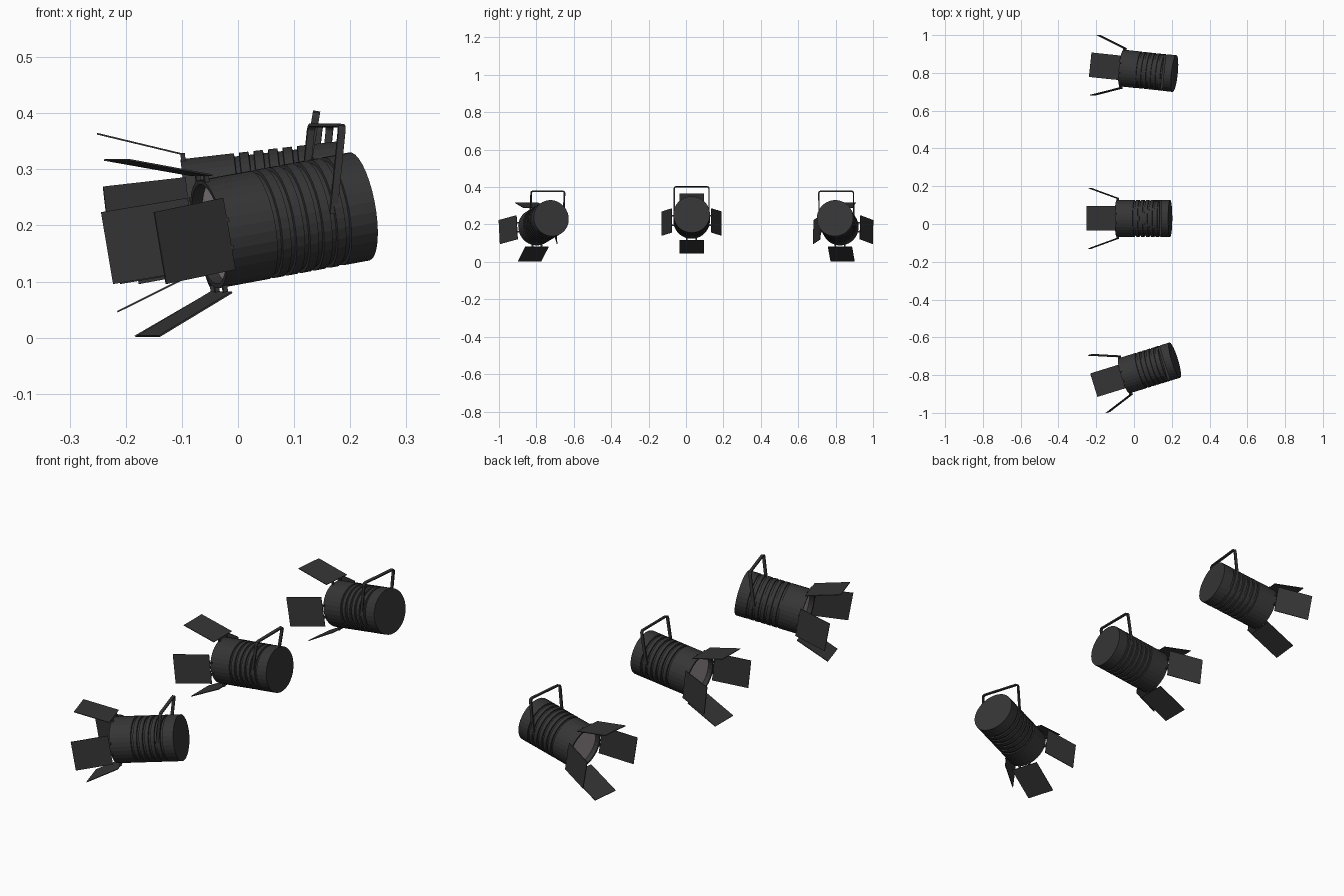
import bpy, bmesh, math
from mathutils import Matrix, Vector

if "Cube" in bpy.data.objects:
    bpy.data.objects.remove(bpy.data.objects["Cube"])

SIDES = 32
R, HALF = 0.098, 0.1425


def material(name, rgb):
    m = bpy.data.materials.new(name)
    m.diffuse_color = (*rgb, 1)
    m.use_nodes = True
    m.node_tree.nodes["Principled BSDF"].inputs["Base Color"].default_value = m.diffuse_color
    return m


BLACK = material("dark_metal", (0.036, 0.036, 0.036))
GLASS = material("pale_glass", (0.36, 0.32, 0.34))


def finish(bm, name, mat, frame):
    bmesh.ops.recalc_face_normals(bm, faces=bm.faces)
    me = bpy.data.meshes.new(name)
    bm.to_mesh(me)
    bm.free()
    me.materials.append(mat)
    ob = bpy.data.objects.new(name, me)
    ob.matrix_world = frame
    bpy.context.collection.objects.link(ob)


def lathe(name, profile, mat, frame):
    """Revolve (x, radius) points round the local x axis, capping both ends."""
    bm = bmesh.new()
    rings = []
    for x, r in profile:
        rings.append([bm.verts.new((x, r * math.cos(a), r * math.sin(a)))
                      for a in (2 * math.pi * (i + 0.5) / SIDES for i in range(SIDES))])
    for a, b in zip(rings, rings[1:]):
        for i in range(SIDES):
            j = (i + 1) % SIDES
            bm.faces.new((a[i], a[j], b[j], b[i]))
    bm.faces.new(rings[0])
    bm.faces.new(rings[-1])
    finish(bm, name, mat, frame)


def add_box(bm, size, matrix):
    bmesh.ops.create_cube(bm, size=1, matrix=matrix @ Matrix.Diagonal((*size, 1)))


def body_profile():
    pts = [(HALF, R)]
    # cooling grooves, from back to front
    for i in range(6):
        x = 0.088 - i * 0.026
        pts += [(x + 0.005, R), (x + 0.004, R - 0.006), (x - 0.004, R - 0.006), (x - 0.005, R)]
    # front rim and hollow mouth
    pts += [(-HALF, R), (-HALF, R - 0.008), (-HALF + 0.03, R - 0.008)]
    return pts


def barn_doors(tag, frame):
    splay = math.radians(20)
    for k, side in enumerate(("top", "left", "bottom", "right")):
        bm = bmesh.new()
        turn = Matrix.Rotation(k * math.pi / 2, 4, 'X')
        hinge = turn @ Matrix.Translation((-HALF + 0.005, 0, 0.106)) @ Matrix.Rotation(splay, 4, 'Y')
        add_box(bm, (0.157, 0.13, 0.003), hinge @ Matrix.Translation((-0.0785, 0, 0)))
        # hinge tabs joining the door to the rim
        for y in (-0.025, 0.025):
            add_box(bm, (0.008, 0.008, 0.018),
                    turn @ Matrix.Translation((-HALF + 0.005, y, 0.099)))
        finish(bm, f"barn_door_{side}_{tag}", BLACK, frame)


def handle(tag, frame):
    h, w, t, c = 0.162, 0.096, 0.006, 0.012
    half_out = [(w, 0), (w, h - c), (w - c * 0.3, h - c * 0.3), (w - c, h)]
    half_in = [(w - t, 0), (w - t, h - c), (w - t - c * 0.2, h - t - c * 0.2), (w - c, h - t)]
    outer = half_out + [(-y, z) for y, z in reversed(half_out)]
    inner = half_in + [(-y, z) for y, z in reversed(half_in)]
    bm = bmesh.new()
    o = [bm.verts.new((-0.0065, y, z)) for y, z in outer]
    n = [bm.verts.new((-0.0065, y, z)) for y, z in inner]
    faces = [bm.faces.new((o[i], o[i + 1], n[i + 1], n[i])) for i in range(len(o) - 1)]
    ext = bmesh.ops.extrude_face_region(bm, geom=faces, use_keep_orig=True)
    bmesh.ops.translate(bm, vec=Vector((0.013, 0, 0)),
                        verts=[v for v in ext["geom"] if isinstance(v, bmesh.types.BMVert)])
    tilt = Matrix.Translation((0.064, 0, 0)) @ Matrix.Rotation(math.radians(16), 4, 'Y')
    finish(bm, f"handle_{tag}", BLACK, frame @ tilt)


def spotlight(tag, centre, yaw, pitch):
    frame = (Matrix.Translation(centre) @ Matrix.Rotation(math.radians(yaw), 4, 'Z')
             @ Matrix.Rotation(math.radians(-pitch), 4, 'Y'))
    lathe(f"lamp_body_{tag}", body_profile(), BLACK, frame)
    lathe(f"lens_{tag}", [(-HALF + 0.029, R - 0.009), (-HALF + 0.02, R - 0.009)], GLASS, frame)
    barn_doors(tag, frame)
    handle(tag, frame)


# three lamps in a row, each aimed a little differently
spotlight("near", (0.082, -0.762, 0.209), 17.2, 10)
spotlight("middle", (0.05, 0.03, 0.237), 0, 6.5)
spotlight("far", (0.075, 0.811, 0.209), -6, 10)
